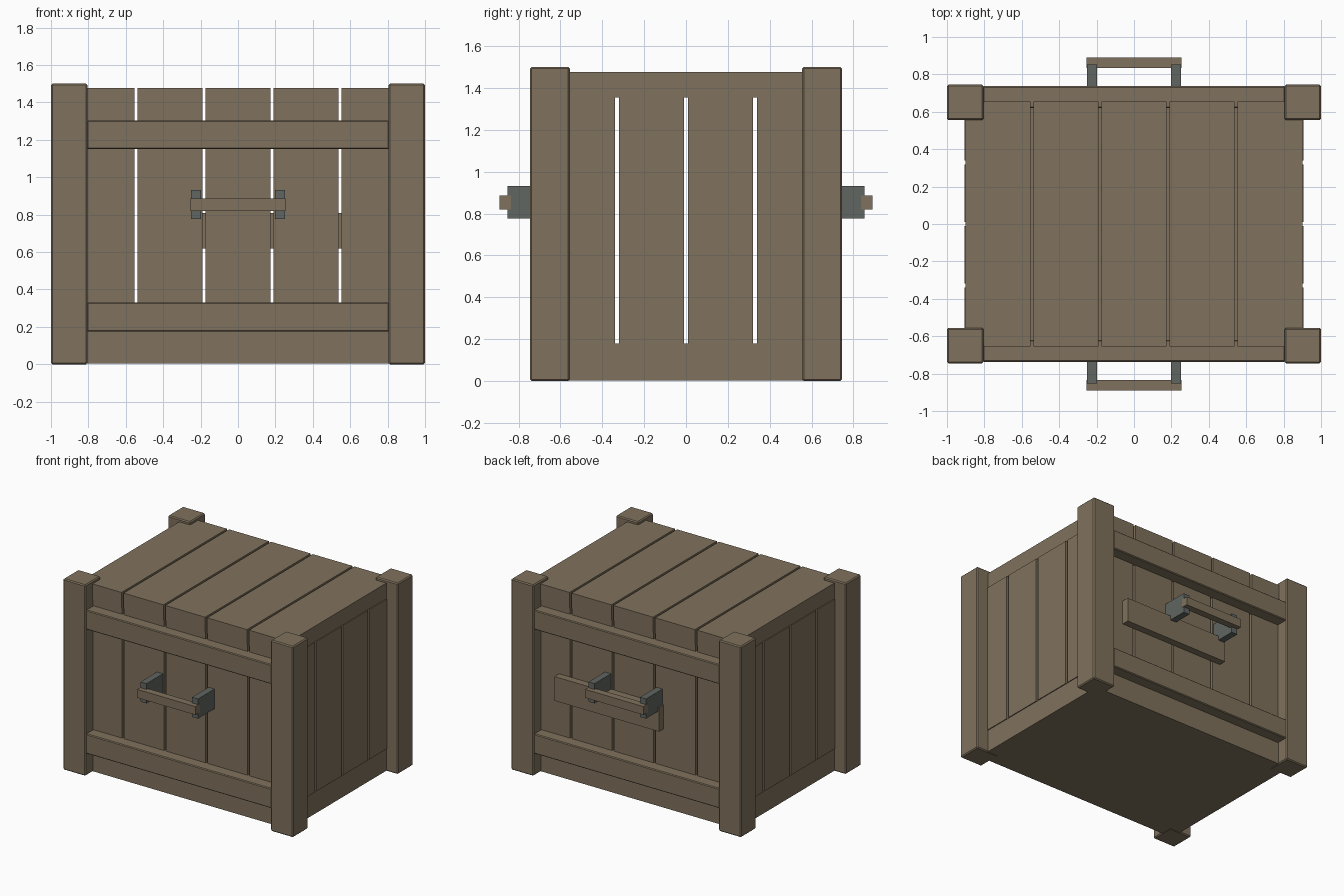
import bpy, bmesh

if "Cube" in bpy.data.objects:
    bpy.data.objects.remove(bpy.data.objects["Cube"])


def material(name, rgb):
    m = bpy.data.materials.new(name)
    m.diffuse_color = (*rgb, 1)
    m.use_nodes = True
    m.node_tree.nodes["Principled BSDF"].inputs["Base Color"].default_value = m.diffuse_color
    return m


WOOD = material("brown wood", (0.216, 0.168, 0.109))
STEEL = material("grey steel", (0.119, 0.133, 0.122))


def box(name, x, y, z, mat=WOOD, bevel=0.0):
    """Box from (min, max) ranges, with an optional chamfer."""
    bm = bmesh.new()
    bmesh.ops.create_cube(bm, size=1)
    for v in bm.verts:
        for i, (a, b) in enumerate((x, y, z)):
            v.co[i] = (a + b) / 2 + v.co[i] * abs(b - a)
    if bevel:
        bmesh.ops.bevel(bm, geom=bm.edges[:], offset=bevel, segments=1,
                        affect='EDGES', profile=0.5)
    bmesh.ops.recalc_face_normals(bm, faces=bm.faces[:])
    me = bpy.data.meshes.new(name)
    bm.to_mesh(me)
    bm.free()
    me.materials.append(mat)
    ob = bpy.data.objects.new(name, me)
    bpy.context.collection.objects.link(ob)
    return ob


def span(s, a, b):
    """Range mirrored to side s."""
    return tuple(sorted((s * a, s * b)))


def strips(lo, hi, count, gap):
    """Equal plank ranges separated by gaps."""
    w = (hi - lo - gap * (count - 1)) / count
    return [(lo + i * (w + gap), lo + i * (w + gap) + w) for i in range(count)]


# Solid base
box("base", (-0.9, 0.9), (-0.65, 0.65), (0.003, 0.178))

# Corner posts
for sx in (-1, 1):
    for sy in (-1, 1):
        box("corner_post", span(sx, 0.805, 1.0), span(sy, 0.555, 0.745),
            (0, 1.5), bevel=0.008)

# Lid planks, and front and back wall planks below them
for x in strips(-0.9, 0.9, 5, 0.017):
    box("lid_plank", x, (-0.655, 0.655), (1.355, 1.477))
    for s in (-1, 1):
        box("wall_plank", x, span(s, 0.605, 0.648), (0.178, 1.355))

# Side wall planks
for y in strips(-0.648, 0.648, 4, 0.02):
    for s in (-1, 1):
        box("side_plank", span(s, 0.86, 0.907), y, (0.178, 1.355))

for s in (-1, 1):
    # Cross rails
    for z in ((0.175, 0.33), (1.15, 1.303)):
        box("cross_rail", (-0.808, 0.808), span(s, 0.62, 0.737), z, bevel=0.006)
    # Handle brackets and grip
    for sx in (-1, 1):
        box("handle_bracket", span(sx, 0.198, 0.25), span(s, 0.64, 0.853),
            (0.776, 0.931), STEEL)
    box("handle_grip", (-0.253, 0.253), span(s, 0.835, 0.89), (0.82, 0.886))

# Repair board on the back
box("back_patch_board", (-0.26, 0.65), (0.645, 0.705), (0.62, 0.81))
